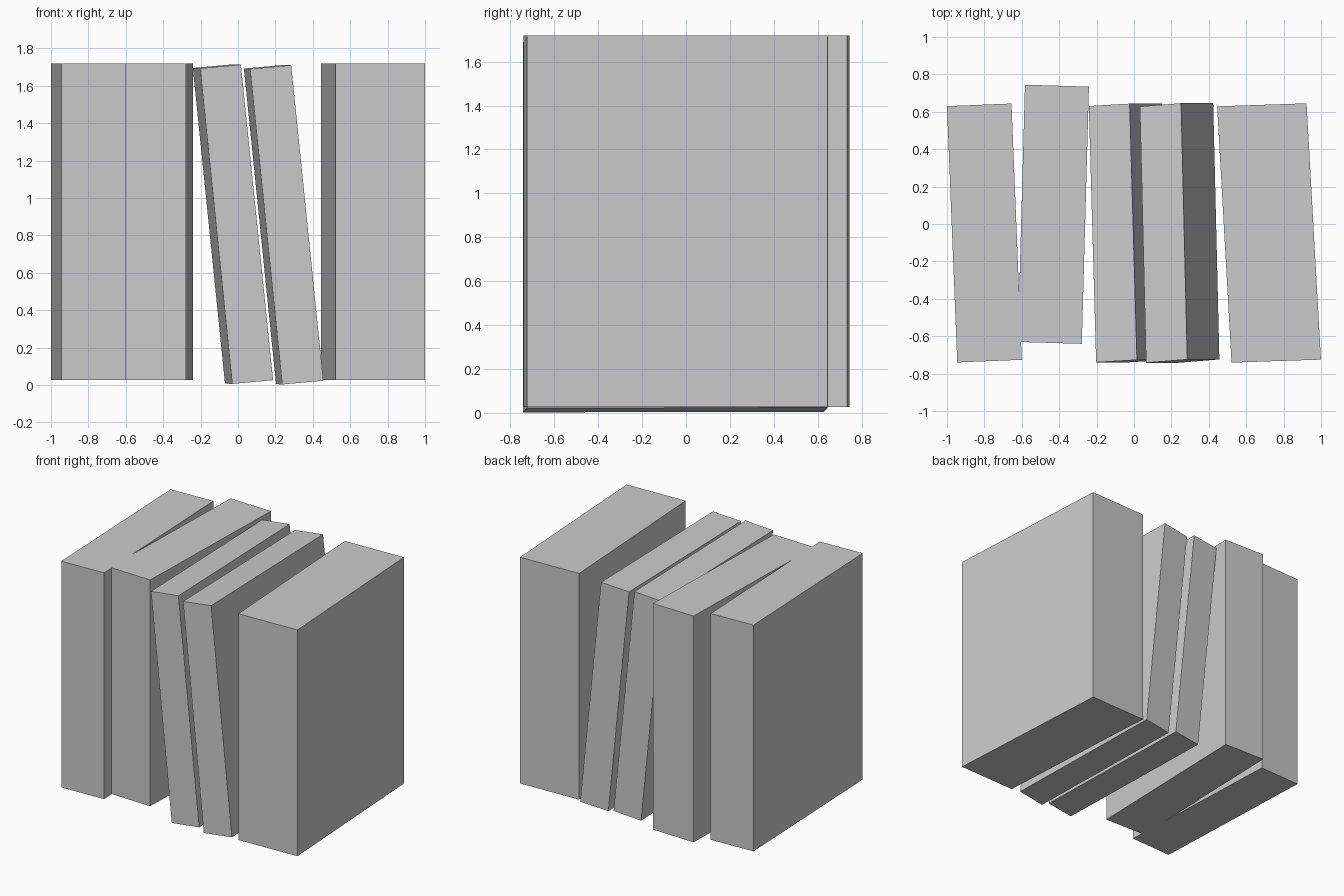
import bpy, bmesh
from mathutils import Matrix, Vector

if "Cube" in bpy.data.objects:
    bpy.data.objects.remove(bpy.data.objects["Cube"])


def book(name, center, width, depth, height):
    """Solid block spanned by its three edge vectors."""
    w, d, h = Vector(width), Vector(depth), Vector(height)
    m = Matrix((w, d, h)).transposed().to_4x4()
    m.translation = Vector(center)
    bm = bmesh.new()
    bmesh.ops.create_cube(bm, size=1.0, matrix=m)
    bmesh.ops.recalc_face_normals(bm, faces=bm.faces)
    mesh = bpy.data.meshes.new(name)
    bm.to_mesh(mesh)
    bm.free()
    obj = bpy.data.objects.new(name, mesh)
    bpy.context.collection.objects.link(obj)


upright = (0, 0, 1.693)
leaning = (-0.172, 0, 1.687)

# Upright books on the left, fanned so they overlap at the front
book("left_book", (-0.80, -0.048, 0.873), (0.345, 0.014, 0), (-0.055, 1.37, 0), upright)
book("second_book", (-0.431, 0.052, 0.873), (0.342, -0.010, 0), (0.038, 1.375, 0), upright)

# Two thin books leaning to the left
book("leaning_book_left", (-0.027, -0.048, 0.860), (0.218, 0.013, 0.020), (-0.039, 1.37, 0.002), leaning)
book("leaning_book_right", (0.244, -0.048, 0.857), (0.220, 0.018, 0.020), (-0.033, 1.37, 0.002), leaning)

# Thick upright book on the right
book("right_book", (0.722, -0.048, 0.873), (0.478, 0.016, 0), (-0.077, 1.37, 0), upright)
